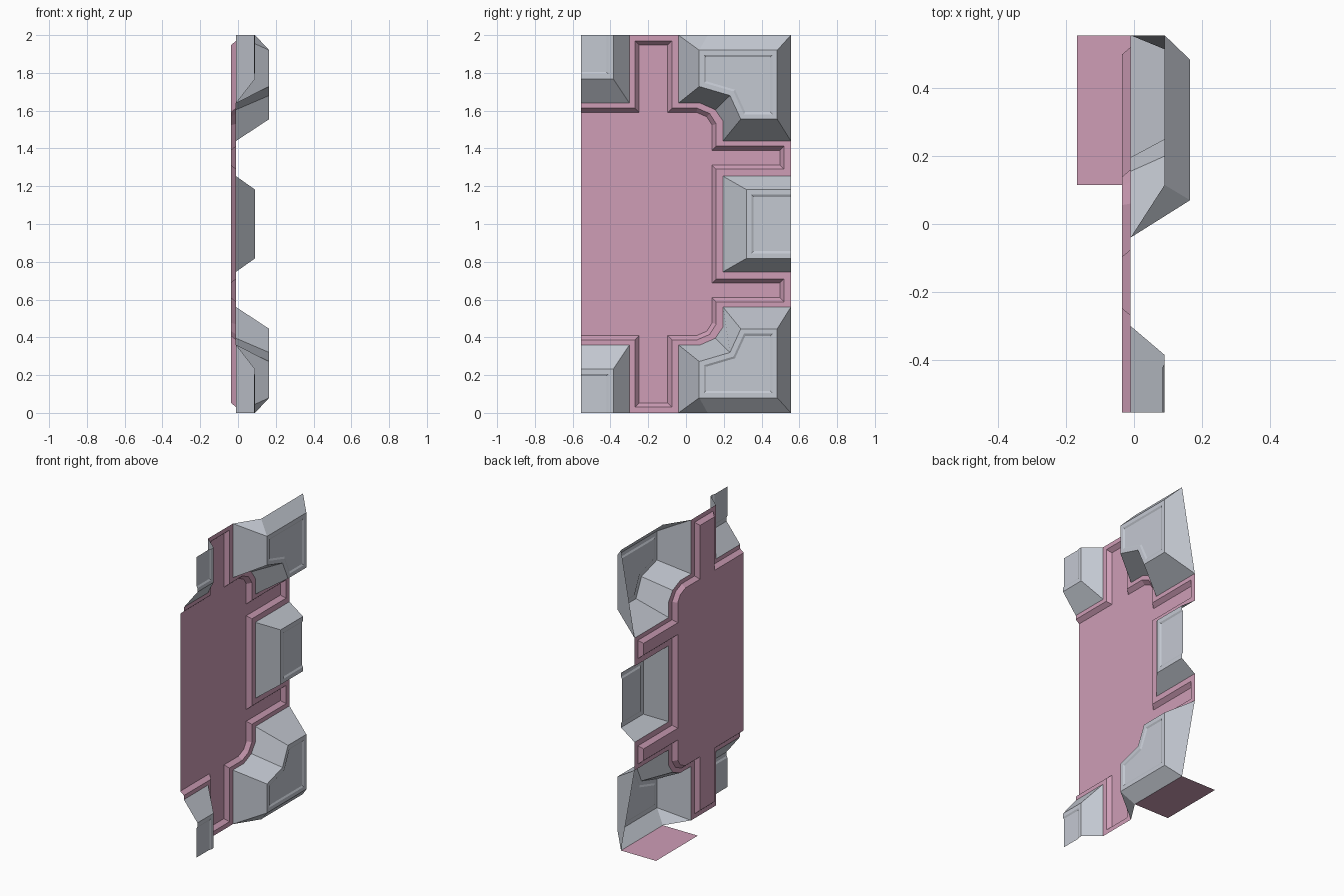
import bpy, bmesh
from mathutils import Vector

if "Cube" in bpy.data.objects:
    bpy.data.objects.remove(bpy.data.objects["Cube"])


def material(name, rgb):
    m = bpy.data.materials.new(name)
    m.diffuse_color = (*rgb, 1)
    m.use_nodes = True
    m.node_tree.nodes["Principled BSDF"].inputs["Base Color"].default_value = m.diffuse_color
    return m


PINK = material("dusty_pink", (0.62, 0.34, 0.47))
GREY = material("pale_grey", (0.55, 0.58, 0.64))
BASE, DEEP = -0.01, -0.036      # wall rim and recess depth in x


def at(path, x):
    """Lift (y, z) points to 3D at depth x."""
    return [(x, y, z) for y, z in path]


def offset(path, d, closed=False):
    """Mitred offset of a (y, z) path; positive d moves to its right."""
    pts = [Vector(p) for p in path]
    n = len(pts)
    out = []
    for i, p in enumerate(pts):
        dirs = []
        if closed or i > 0:
            dirs.append((p - pts[i - 1]).normalized())
        if closed or i < n - 1:
            dirs.append((pts[(i + 1) % n] - p).normalized())
        ns = [Vector((v.y, -v.x)) for v in dirs]
        m = (ns[0] + ns[-1]).normalized()
        out.append(tuple(p + m * (d / m.dot(ns[0]))))
    return out


def strip(a, b, closed=False):
    """Quads joining two matching 3D paths."""
    n = len(a)
    return [[a[i], a[(i + 1) % n], b[(i + 1) % n], b[i]]
            for i in range(n if closed else n - 1)]


def build(name, faces, mat, mirror=True):
    """Weld polygons into a shell, mirrored about mid height (z = 1)."""
    bm = bmesh.new()
    dz = 1 if mirror else 0
    for f in faces:
        bm.faces.new([bm.verts.new((x, y, z - dz)) for x, y, z in f])
    bmesh.ops.remove_doubles(bm, verts=bm.verts, dist=1e-4)
    bmesh.ops.recalc_face_normals(bm, faces=bm.faces)
    if sum(f.normal.x * f.calc_area() + f.normal.z * 1e-3 for f in bm.faces) < 0:
        bmesh.ops.reverse_faces(bm, faces=bm.faces)
    me = bpy.data.meshes.new(name)
    bm.to_mesh(me)
    bm.free()
    me.materials.append(mat)
    ob = bpy.data.objects.new(name, me)
    ob.location.z = dz
    bpy.context.collection.objects.link(ob)
    if mirror:
        mod = ob.modifiers.new("mirror", 'MIRROR')
        mod.use_axis = (False, False, True)
        mod.merge_threshold = 0.0005
    return ob


def inset_top(path, x, margin, corner=None):
    """Raised border with a shallow sunken panel inside it."""
    closed = corner is None
    a = offset(path, margin, closed)
    b = offset(path, margin + 0.011, closed)
    panel = at(b, x - 0.006) + ([] if closed else [(x - 0.006, *corner)])
    return (strip(at(path, x), at(a, x), closed)
            + strip(at(a, x), at(b, x - 0.006), closed) + [panel])


# Wall sheet: flat rim around a sunken field with channels
rim = [(.196, 1), (.196, .747), (.555, .747), (.555, .56), (.196, .56),
       (.196, .455), (.155, .395), (.075, .36), (-.04, .36), (-.04, 0),
       (-.3, 0), (-.3, .36), (-.555, .36)]
recess = [(-.555, .387), (-.27, .387), (-.27, .03), (-.075, .03),
          (-.075, .387), (.06, .387), (.125, .415), (.16, .47), (.16, .588),
          (.52, .588), (.52, .71), (.16, .71), (.16, 1)]
field = offset(recess, -0.022)
build("wall_sheet",
      [at(rim + recess, BASE)]
      + strip(at(recess, BASE), at(field, DEEP))
      + [at(field + [(-.555, 1)], DEEP)], PINK)

# Small corner blocks, open on the outer sides
foot = [(-.555, .36), (-.3, .36), (-.3, 0)]
top = [(-.555, .232), (-.385, .232), (-.385, 0)]
build("small_corner_blocks", strip(at(foot, BASE), at(top, .09))
      + inset_top(top, .09, 0.025, (-.555, 0)), GREY)

# Middle block
foot = [(.555, .747), (.196, .747), (.196, 1)]
top = [(.555, .818), (.32, .818), (.32, 1)]
build("middle_block", strip(at(foot, BASE), at(top, .09))
      + inset_top(top, .09, 0.027, (.555, 1)), GREY)

# Large notched corner blocks with chamfered outer edges
top = [(.07, .08), (.07, .272), (.233, .32), (.29, .445), (.483, .445), (.483, .08)]
b = at([(-.04, 0), (-.04, .36), (.075, .36), (.155, .395), (.196, .455),
        (.196, .56), (.555, .56)], BASE)
e1, e2 = (.09, .555, 0), (.09, .115, 0)
p = at(top, .165)
walls = [[b[0], b[1], p[1], p[0]], [b[1], b[2], b[3], p[2], p[1]],
         [b[3], b[4], b[5], p[3], p[2]], [b[5], b[6], p[4], p[3]],
         [b[6], e1, p[5], p[4]], [e1, e2, p[0], p[5]], [e2, b[0], p[0]]]
build("large_corner_blocks", walls + inset_top(top, .165, 0.026), GREY)

# Floor flap under the large lower block
build("floor_flap", [[(-.168, .115, 0), (.09, .115, 0),
                      (.09, .555, 0), (-.168, .555, 0)]], PINK, mirror=False)
